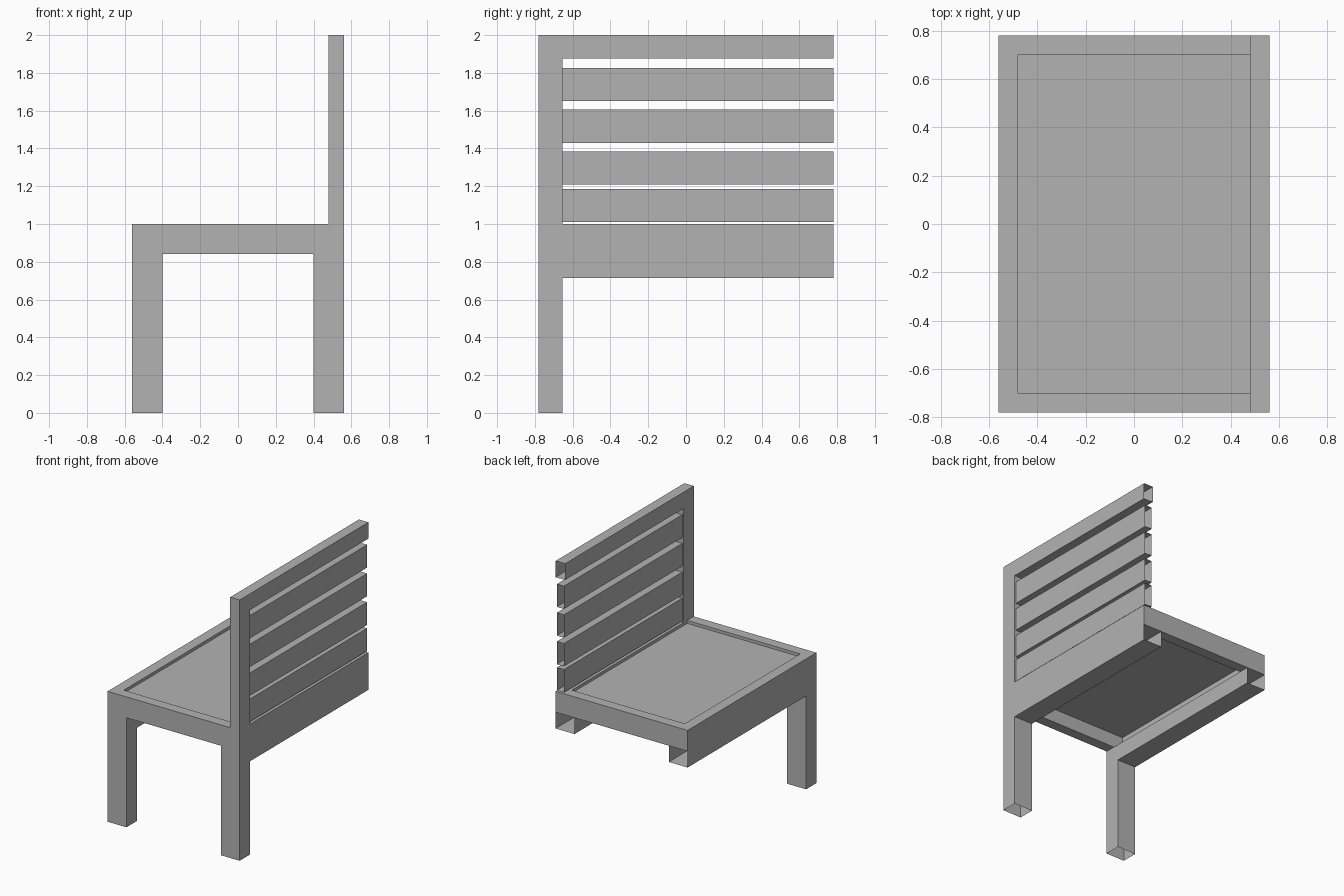
import bpy
import bmesh

cube = bpy.data.objects.get("Cube")
if cube:
    bpy.data.objects.remove(cube, do_unlink=True)

grey = bpy.data.materials.new("plain_grey")
grey.use_nodes = True
grey.diffuse_color = (0.45, 0.45, 0.45, 1)
grey.node_tree.nodes["Principled BSDF"].inputs["Base Color"].default_value = (0.45, 0.45, 0.45, 1)

# Shared dimensions
HX, HY = 0.56, 0.78          # half width and half length
RIM = 0.08                   # thickness of rim and backrest
LEG_X, LEG_Y = 0.16, 0.125   # leg section
RAIL_Z, RIM_Z, SEAT_Z = 0.715, 0.84, 1.0
POST_Y = -HY + LEG_Y


def extrude_x(name, outline, x0, x1, open_test=None):
    """Extrude a (y, z) outline along x; drop the faces that are open ends."""
    bm = bmesh.new()
    face = bm.faces.new([bm.verts.new((x0, y, z)) for y, z in outline])
    result = bmesh.ops.extrude_face_region(bm, geom=[face])
    moved = [v for v in result["geom"] if isinstance(v, bmesh.types.BMVert)]
    bmesh.ops.translate(bm, verts=moved, vec=(x1 - x0, 0, 0))
    bmesh.ops.recalc_face_normals(bm, faces=bm.faces)
    if open_test:
        ends = [f for f in bm.faces if open_test(f)]
        bmesh.ops.delete(bm, geom=ends, context='FACES')
    mesh = bpy.data.meshes.new(name)
    bm.to_mesh(mesh)
    bm.free()
    mesh.materials.append(grey)
    obj = bpy.data.objects.new(name, mesh)
    bpy.context.collection.objects.link(obj)
    return obj


def rect(y0, y1, z0, z1):
    return [(y0, z0), (y1, z0), (y1, z1), (y0, z1)]


def cut_end(f):
    """Hollow ends: the far end of each rail and the foot of each leg."""
    return f.normal.y > 0.9 and f.calc_center_median().y > HY - 0.01


def cut_end_or_foot(f):
    return cut_end(f) or f.calc_center_median().z < 0.01


# Legs continuing into the lower rails
leg_outline = [(-HY, 0), (POST_Y, 0), (POST_Y, RAIL_Z), (HY, RAIL_Z), (HY, RIM_Z), (-HY, RIM_Z)]
extrude_x("front_leg_and_rail", leg_outline, -HX, -HX + LEG_X, cut_end_or_foot)
extrude_x("rear_leg_and_rail", leg_outline, HX - LEG_X, HX, cut_end_or_foot)

# Rim around the seat
for name, x0 in (("front_rim", -HX), ("rear_rim", HX - RIM)):
    extrude_x(name, rect(-HY, HY, RIM_Z, SEAT_Z), x0, x0 + RIM)
for name, y0 in (("end_rim", -HY), ("far_end_rim", HY - RIM)):
    extrude_x(name, rect(y0, y0 + RIM, RIM_Z, SEAT_Z), -HX + RIM, HX - RIM)

# Seat panel, set slightly below the rim
extrude_x("seat", rect(-HY + RIM, HY - RIM, 0.947, 0.977), -HX + RIM, HX - RIM)

# Backrest post and top rail
back_outline = [(-HY, SEAT_Z), (POST_Y, SEAT_Z), (POST_Y, 1.875), (HY, 1.875), (HY, 2), (-HY, 2)]
extrude_x("backrest_frame", back_outline, HX - RIM, HX, cut_end)

# Backrest slats
for i, z in enumerate((1.01, 1.21, 1.43, 1.65)):
    extrude_x(f"back_slat_{i + 1}", rect(POST_Y, HY, z, z + 0.175), HX - RIM + 0.01, HX - 0.01, cut_end)
